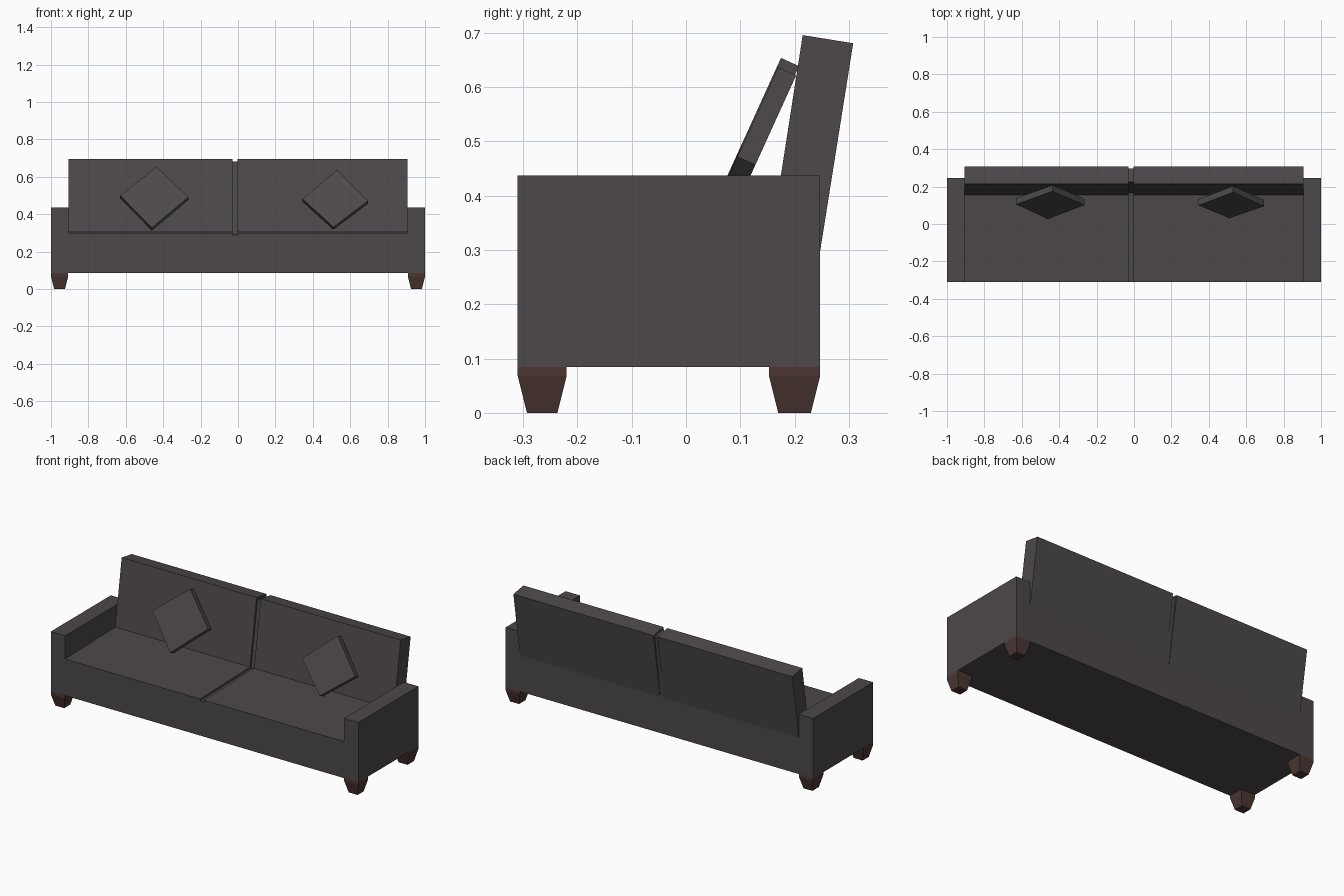
import bpy, bmesh
from mathutils import Vector

if "Cube" in bpy.data.objects:
    bpy.data.objects.remove(bpy.data.objects["Cube"])


def material(name, rgb):
    m = bpy.data.materials.new(name)
    m.diffuse_color = (*rgb, 1)
    m.use_nodes = True
    m.node_tree.nodes["Principled BSDF"].inputs["Base Color"].default_value = m.diffuse_color
    return m


fabric = material("charcoal fabric", (0.075, 0.065, 0.070))
wood = material("dark brown wood", (0.070, 0.037, 0.033))


def loft(name, rings, mat):
    """Join matching rings of points into a closed, flat-shaded solid."""
    bm = bmesh.new()
    rows = [[bm.verts.new(p) for p in ring] for ring in rings]
    n = len(rows[0])
    for a, b in zip(rows, rows[1:]):
        for i in range(n):
            j = (i + 1) % n
            bm.faces.new((a[i], a[j], b[j], b[i]))
    bm.faces.new(rows[0])
    bm.faces.new(rows[-1][::-1])
    bmesh.ops.remove_doubles(bm, verts=bm.verts, dist=0.0005)
    bmesh.ops.recalc_face_normals(bm, faces=bm.faces)
    me = bpy.data.meshes.new(name)
    bm.to_mesh(me)
    bm.free()
    me.materials.append(mat)
    ob = bpy.data.objects.new(name, me)
    bpy.context.collection.objects.link(ob)
    return ob


def rect(x0, x1, y0, y1, z):
    return [(x0, y0, z), (x1, y0, z), (x1, y1, z), (x0, y1, z)]


# Seat and leaning back: one side profile swept across, with a shallow groove
# between the left and right cushions
full = [(-.31, .085), (-.31, .30), (.155, .31), (.215, .696),
        (.308, .681), (.247, .297), (.247, .085)]
groove = [(-.31, .085), (-.31, .288), (.165, .298), (.225, .682),
          (.297, .670), (.240, .310), (.247, .085)]
groove[5] = (.245, .300)
sections = [(-.907, full), (-.03, full), (-.03, groove),
            (-.004, groove), (-.004, full), (.907, full)]
loft("seat_and_back", [[(x, y, z) for y, z in p] for x, p in sections], fabric)

# Arms and tapered legs on both sides
for side, s in (("left", -1), ("right", 1)):
    loft(side + "_arm", [rect(s * .907, s, -.31, .247, z) for z in (.085, .437)], fabric)
    for end, y0, y1 in (("front", -.31, -.22), ("back", .153, .247)):
        loft(f"{side}_{end}_leg", [
            rect(s * .925, s * .983, y0 + .017, y1 - .017, 0),
            rect(s * .908, s, y0, y1, .068),
            rect(s * .908, s, y0, y1, .085)], wood)


# Throw pillows: diamonds leaning against the back
def pillow(name, corners, top_y, top_z):
    front = [Vector((x, top_y - .455 * (top_z - z), z)) for x, z in corners]
    depth = Vector((0, .033, -.015))
    loft(name, [front, [p + depth for p in front]], fabric)


pillow("left_pillow", [(-.435, .654), (-.63, .50), (-.46, .328), (-.265, .492)], .175, .654)
pillow("right_pillow", [(.53, .637), (.345, .482), (.51, .332), (.695, .472)], .170, .637)
